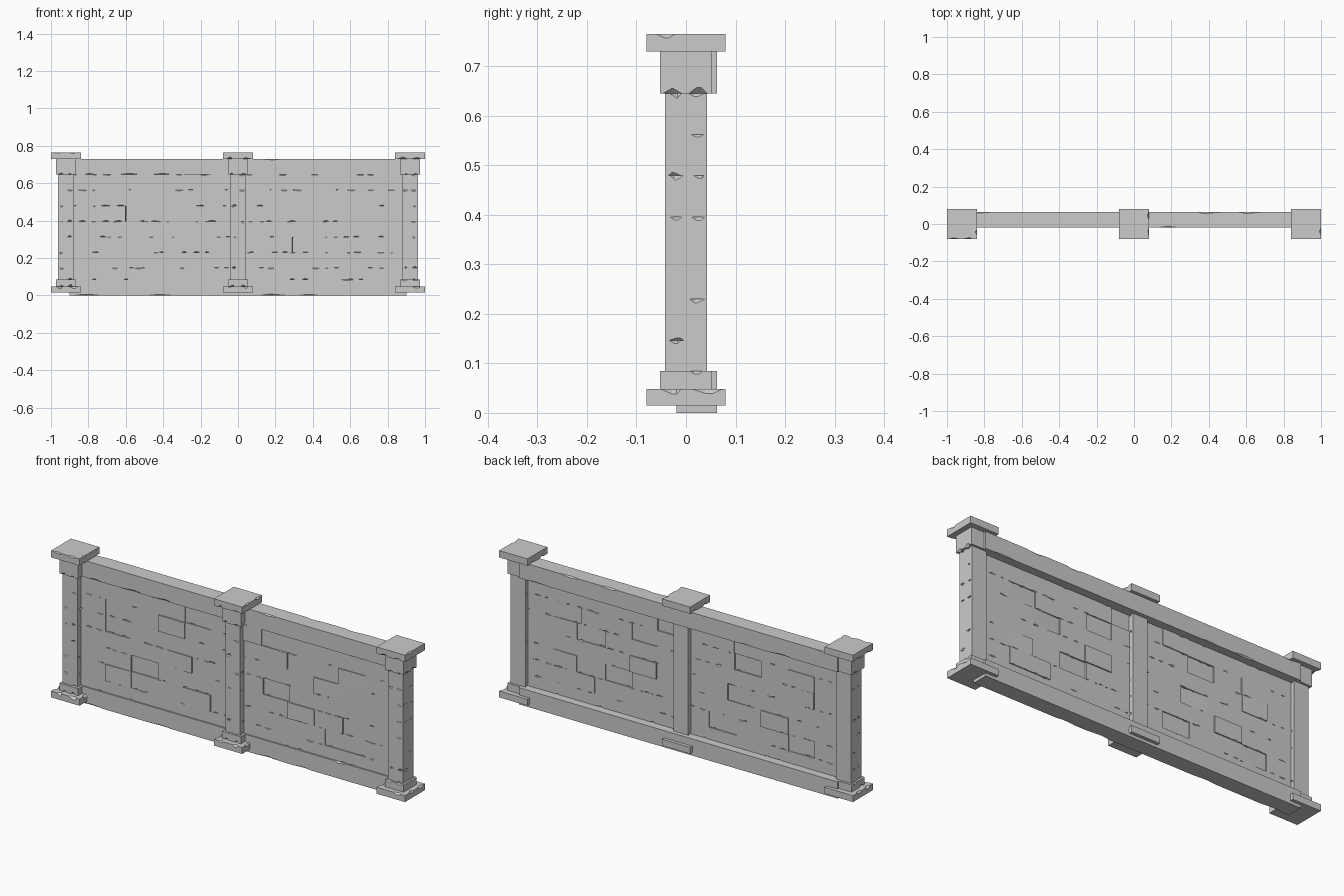
import bpy, bmesh, random
from mathutils import Vector, Matrix

if "Cube" in bpy.data.objects:
    bpy.data.objects.remove(bpy.data.objects["Cube"])

random.seed(7)


def stone(name, x, y, z, sides="frbl", slot=0.06, d=0.008, chance=0.6, yaw=0.0, edges="bt"):
    """Cut block filling x, y, z ranges, with chips broken out of its lower and upper edges."""
    corners = [Vector((x[0], y[0])), Vector((x[1], y[0])),
               Vector((x[1], y[1])), Vector((x[0], y[1]))]
    pts = []                                   # (position, inward, bottom chip, top chip)
    for i, side in enumerate("frbl"):
        a, b = corners[i], corners[(i + 1) % 4]
        length = (b - a).length
        along = (b - a) / length
        inward = Vector((-along.y, along.x))
        pts.append((a, inward, 0, 0))
        if side not in sides:
            continue
        n = max(1, round(length / slot))
        w = length / n
        for k in range(n):
            if random.random() > chance:
                continue
            s, e = w * (k + random.uniform(0.08, 0.4)), w * (k + random.uniform(0.6, 0.92))
            m = s + (e - s) * random.uniform(0.3, 0.6)
            m2 = m + (e - m) * random.uniform(0.15, 0.6)
            c = d * random.uniform(0.5, 1)
            edge = random.choice(edges)
            chip = (c, 0) if edge == "b" else (0, c)
            pts.append((a + along * s, inward, 0, 0))
            pts.append((a + along * m, inward, *chip))
            pts.append((a + along * m2, inward, *chip))
            pts.append((a + along * e, inward, 0, 0))

    bm = bmesh.new()
    rings = [[], [], [], []]
    for p, inw, cb, ct in pts:
        levels = ((p + inw * cb, z[0]), (p, z[0] + cb), (p, z[1] - ct), (p + inw * ct, z[1]))
        for ring, (q, h) in zip(rings, levels):
            ring.append(bm.verts.new((q.x, q.y, h)))
    n = len(pts)
    for lo, hi in zip(rings, rings[1:]):
        for i in range(n):
            j = (i + 1) % n
            bm.faces.new((lo[i], lo[j], hi[j], hi[i]))
    bm.faces.new(rings[0][::-1])
    bm.faces.new(rings[3])
    bmesh.ops.remove_doubles(bm, verts=bm.verts, dist=1e-5)
    bmesh.ops.recalc_face_normals(bm, faces=bm.faces)
    if yaw:
        mid = Vector((sum(x) / 2, sum(y) / 2, 0))
        bmesh.ops.rotate(bm, verts=bm.verts, cent=mid, matrix=Matrix.Rotation(yaw, 3, "Z"))
    me = bpy.data.meshes.new(name)
    bm.to_mesh(me)
    bm.free()
    ob = bpy.data.objects.new(name, me)
    bpy.context.collection.objects.link(ob)
    return ob


# Course heights shared by the wall and the pillar shafts
LEVELS = [0.085, 0.146, 0.23, 0.313, 0.396, 0.479, 0.562, 0.645]

# Long top and bottom rails
RAIL_Y = (-0.019, 0.063)
stone("bottom_rail", (-0.9, 0.9), RAIL_Y, (0, 0.085), "f", 0.2, 0.008)
stone("top_rail", (-0.9, 0.9), RAIL_Y, (0.645, 0.73), "fb", 0.2, 0.007)

# Loose bricks per course: start x, end x, depth shift, yaw
LOOSE = {
    1: [(-0.74, -0.595, -0.004, 0.03), (-0.3, -0.145, -0.005, 0), (0.5, 0.73, 0.005, 0)],
    2: [(-0.595, -0.44, 0.006, 0), (0.29, 0.44, -0.006, 0.02), (0.6, 0.74, 0.004, -0.03)],
    3: [(-0.4, -0.25, -0.004, -0.04), (0.15, 0.3, 0.006, 0)],
    4: [(-0.74, -0.6, 0.004, -0.02), (0.44, 0.6, -0.004, 0.03)],
    5: [(-0.74, -0.595, 0.004, 0), (-0.44, -0.29, -0.006, 0),
        (0.145, 0.29, -0.005, 0), (0.58, 0.735, -0.004, 0.02)],
    6: [(-0.29, -0.145, 0.004, 0), (0.02, 0.145, -0.006, 0)],
}
WALL_Y = (-0.012, 0.021)


def brick(name, x0, x1, row, dy=0.0, yaw=0.0):
    stone(name, (x0, x1), (WALL_Y[0] + dy, WALL_Y[1] + dy), (LEVELS[row], LEVELS[row + 1]),
          "fb", 0.06, 0.005, 0.6, yaw)


# Wall courses: flush runs between the loose bricks
for row in range(7):
    x = -0.92
    for x0, x1, dy, yaw in LOOSE.get(row, []):
        brick("wall_course", x, x0, row)
        brick("loose_brick", x0, x1, row, dy, yaw)
        x = x1
    brick("wall_course", x, 0.92, row)

# Three pillars: plinth, base, shaft blocks, capital, cap slab
for cx, label in ((-0.92, "left"), (0, "middle"), (0.92, "right")):
    def block(part, r, z0, z1, slot, d, edges="bt"):
        stone(f"{label}_pillar_{part}", (cx - r, cx + r), (-r, r), (z0, z1),
              "frl", slot, d, 0.8, 0, edges)
    block("plinth", 0.08, 0.015, 0.048, 0.08, 0.013, "t")
    block("base", 0.053, 0.048, 0.085, 0.053, 0.011)
    for z0, z1 in zip(LEVELS, LEVELS[1:]):
        block("shaft_block", 0.042, z0, z1, 0.042, 0.009)
    block("capital", 0.053, 0.645, 0.73, 0.05, 0.012, "b")
    block("cap", 0.08, 0.73, 0.765, 0.08, 0.01)
